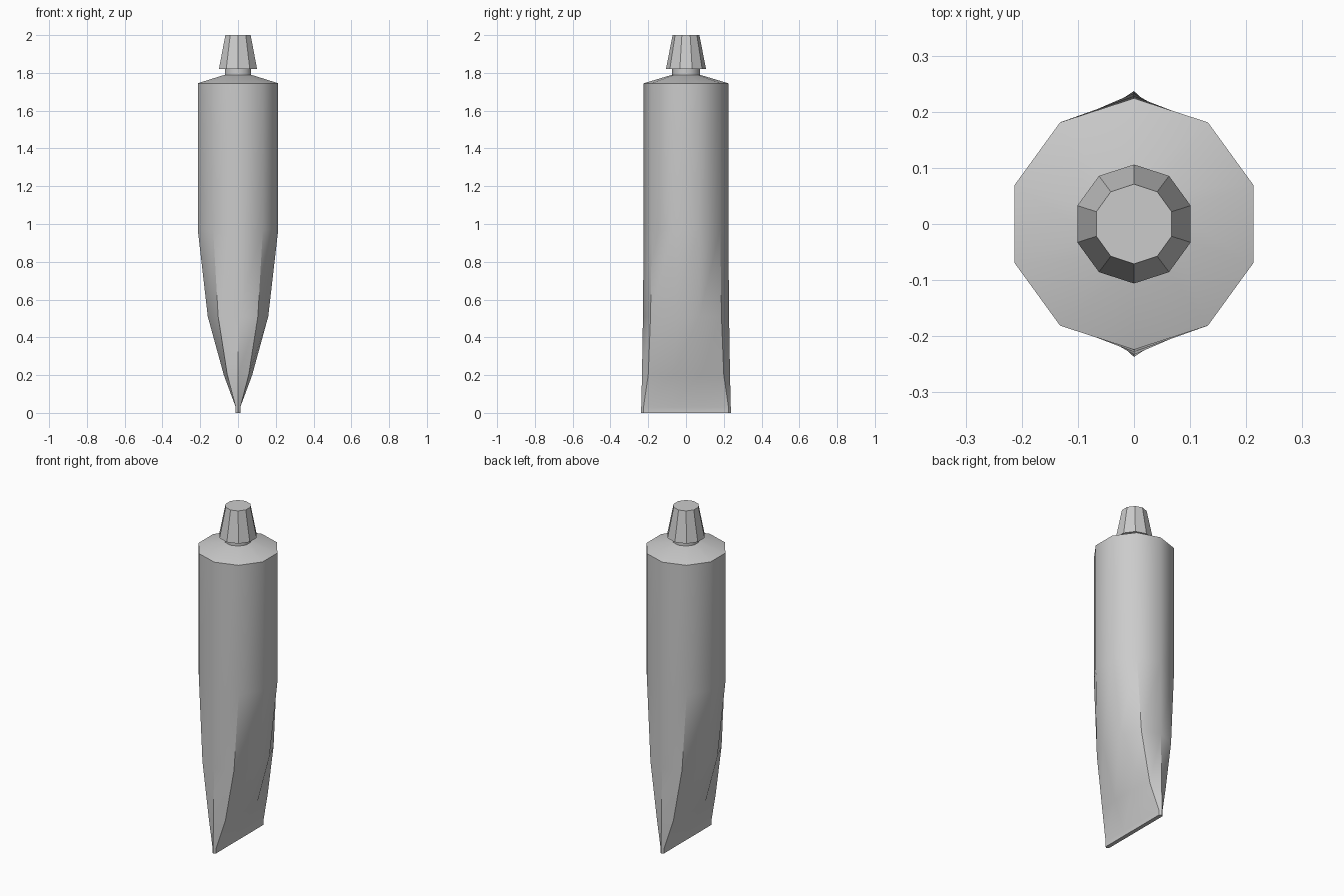
import bpy, bmesh
from math import sin, cos, pi, radians

if "Cube" in bpy.data.objects:
    bpy.data.objects.remove(bpy.data.objects["Cube"])

N = 10


def loft(name, rings, angle):
    """Skin closed ten-sided rings (lists of points), cap both ends."""
    bm = bmesh.new()
    loops = [[bm.verts.new(p) for p in ring] for ring in rings]
    for a, b in zip(loops, loops[1:]):
        for i in range(N):
            j = (i + 1) % N
            bm.faces.new((a[i], a[j], b[j], b[i]))
    bm.faces.new(loops[0][::-1])
    bm.faces.new(loops[-1])
    bmesh.ops.recalc_face_normals(bm, faces=bm.faces)
    me = bpy.data.meshes.new(name)
    bm.to_mesh(me)
    bm.free()
    ob = bpy.data.objects.new(name, me)
    bpy.context.collection.objects.link(ob)
    bpy.context.view_layer.objects.active = ob
    ob.select_set(True)
    if angle:
        bpy.ops.object.shade_smooth_by_angle(angle=radians(angle))
    ob.select_set(False)
    return ob


def ring(z, hx, hy, flat=0.0):
    """Decagon with points on +-y; flat pushes it towards a thin rectangle."""
    pts = []
    for i in range(N):
        a = pi / 2 + 2 * pi * i / N
        c, s = cos(a) / cos(pi / N), sin(a)
        x, y = c / cos(0) * cos(pi / N) / cos(pi / 10), s
        if 0.7 < abs(s) < 0.9:              # corner points of the crimp
            x += flat * ((1 if x > 0 else -1) - x)
            y += flat * ((0.95 if y > 0 else -0.95) - y)
        pts.append((hx * x, hy * y, z))
    return pts


R = 0.213  # half width across flats

# squeezed tube body, crimped at the bottom
loft("tube_body", [
    ring(0.0, 0.012, 0.237, 1.0),
    ring(0.03, 0.012, 0.237, 1.0),
    ring(0.2, 0.075, 0.233, 0.35),
    ring(0.51, 0.16, 0.228, 0.1),
    ring(0.97, R, 0.224),
    ring(1.745, R, 0.224),
    ring(1.79, 0.07, 0.074),
], 40)

# neck under the cap
loft("neck", [ring(1.785, 0.07, 0.074), ring(1.83, 0.07, 0.074)], 40)

# faceted tapered cap
loft("cap", [ring(1.82, 0.101, 0.106), ring(2.0, 0.067, 0.071)], 0)
